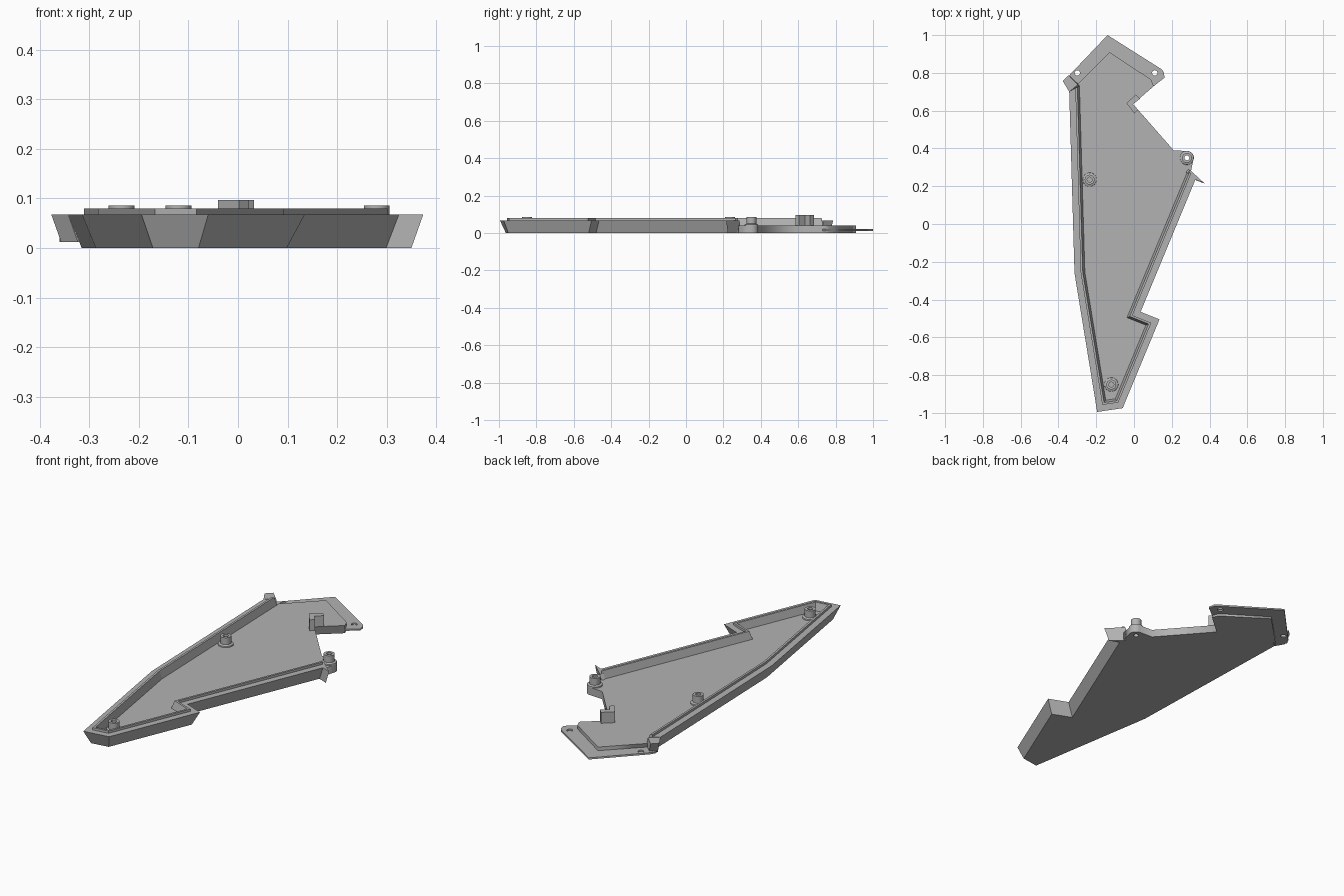
import bpy, bmesh, math
from mathutils import Vector

cube = bpy.data.objects.get("Cube")
if cube:
    bpy.data.objects.remove(cube)

grey = bpy.data.materials.new("plain grey")
grey.use_nodes = True
COLOUR = (0.45, 0.45, 0.45, 1)
grey.diffuse_color = COLOUR
grey.node_tree.nodes["Principled BSDF"].inputs["Base Color"].default_value = COLOUR

RIM, FLOOR, LIP = 0.068, 0.04, 0.08


def finish(bm, name):
    bmesh.ops.recalc_face_normals(bm, faces=bm.faces)
    mesh = bpy.data.meshes.new(name)
    bm.to_mesh(mesh)
    bm.free()
    mesh.materials.append(grey)
    obj = bpy.data.objects.new(name, mesh)
    bpy.context.collection.objects.link(obj)
    return obj


def loft(name, rings, closed):
    """Skin a list of equal rings; cap the ends when the loft is open."""
    bm = bmesh.new()
    vs = [[bm.verts.new(p) for p in ring] for ring in rings]
    n = len(vs[0])
    for i in range(len(vs) - (0 if closed else 1)):
        a, b = vs[i], vs[(i + 1) % len(vs)]
        for k in range(n):
            bm.faces.new((a[k], a[(k + 1) % n], b[(k + 1) % n], b[k]))
    if not closed:
        bm.faces.new(vs[0])
        bm.faces.new(vs[-1])
    return finish(bm, name)


def prism(name, outline, z0, z1, shift=(0, 0)):
    """Upright block whose foot may be shifted sideways."""
    foot = [(x + shift[0], y + shift[1], z0) for x, y in outline]
    return loft(name, [foot, [(x, y, z1) for x, y in outline]], False)


def circle(cx, cy, r, start=0, end=360, n=24):
    step = math.radians(end - start) / n
    a0 = math.radians(start)
    count = n if end - start == 360 else n + 1
    return [(cx + r * math.cos(a0 + i * step), cy + r * math.sin(a0 + i * step))
            for i in range(count)]


def plate(name, outline, holes, z0, z1):
    """Flat plate with through holes, filled from 2D splines."""
    curve = bpy.data.curves.new(name, "CURVE")
    curve.dimensions = "2D"
    curve.fill_mode = "BOTH"
    curve.extrude = (z1 - z0) / 2
    for pts in [outline] + holes:
        spline = curve.splines.new("POLY")
        spline.points.add(len(pts) - 1)
        for point, (x, y) in zip(spline.points, pts):
            point.co = (x, y, 0, 1)
        spline.use_cyclic_u = True
    temp = bpy.data.objects.new(name, curve)
    bpy.context.collection.objects.link(temp)
    bpy.context.view_layer.update()
    mesh = temp.to_mesh()
    bm = bmesh.new()
    bm.from_mesh(mesh)
    temp.to_mesh_clear()
    bpy.data.objects.remove(temp)
    bmesh.ops.remove_doubles(bm, verts=bm.verts, dist=0.0001)
    bmesh.ops.translate(bm, verts=bm.verts, vec=(0, 0, (z0 + z1) / 2))
    return finish(bm, name)


# Outer edge of the rim, from back right, round the front tip, to back left
path = [Vector(p) for p in [(-0.343, 0.70), (-0.315, -0.26), (-0.195, -0.995),
        (-0.06, -0.975), (0.135, -0.505), (0.035, -0.465), (0.325, 0.235)]]
END_SHEAR = (0.55, 0.6)


def inset(d):
    """Mitred inward offset of the rim path, with slanted ends."""
    dirs = [(b - a).normalized() for a, b in zip(path, path[1:])]
    norms = [Vector((-t.y, t.x)) for t in dirs]
    out = [path[0] + d * (norms[0] - dirs[0] * END_SHEAR[0])]
    for p, m, n in zip(path[1:-1], norms, norms[1:]):
        out.append(p + (m + n) * (d / (1 + m.dot(n))))
    out.append(path[-1] + d * (norms[-1] + dirs[-1] * END_SHEAR[1]))
    return out


# Sloping wall with a flat rim and a raised inner lip
section = [(0, RIM), (0.033, RIM), (0.033, LIP), (0.044, LIP),
           (0.055, FLOOR), (0.055, 0), (0.028, 0)]
columns = [[(p.x, p.y, z) for p in inset(d)] for d, z in section]
loft("rim_wall", list(zip(*columns)), False)

# Floor slab with notch and rounded screw lug
LUG = (0.28, 0.35)
slab = [tuple(p) for p in inset(0.055)]
slab += [(0.302, 0.28)] + circle(*LUG, 0.037, -30, 75, 8)
slab += [(0.21, 0.39), (-0.005, 0.635), (0.105, 0.73), (0.09, 0.765),
         (-0.13, 0.91), (-0.305, 0.735)]
plate("floor_slab", slab, [circle(*LUG, 0.013)], 0, FLOOR)

# Thin rear flange with two screw holes
flange = [(-0.36, 0.757), (-0.345, 0.785), (-0.14, 1.0), (0.145, 0.82),
          (0.157, 0.806), (0.162, 0.775), (0.105, 0.73), (-0.13, 0.70), (-0.31, 0.71)]
plate("rear_flange", flange,
      [circle(-0.30, 0.80, 0.014), circle(0.11, 0.80, 0.014)], 0.012, 0.021)

# Flared ends of the wall
prism("right_wall_tab", [(-0.377, 0.757), (-0.347, 0.787), (-0.297, 0.738),
      (-0.343, 0.70)], 0.012, RIM, (0.02, -0.015))
prism("left_wall_spike", [(0.325, 0.235), (0.374, 0.215), (0.296, 0.286),
      (0.285, 0.27)], 0, RIM, (-0.024, 0.008))

# Angled stop block round the notch corner
prism("stop_block", [(-0.04, 0.64), (0.01, 0.685), (0.032, 0.663),
      (-0.005, 0.635), (0.022, 0.604), (0.002, 0.585)], FLOOR, 0.097)

# Hollow screw posts with a collar at the foot
post = [(0.037, FLOOR), (0.036, 0.046), (0.026, 0.05), (0.026, 0.086),
        (0.013, 0.086), (0.013, FLOOR)]
for name, (x, y) in {"middle_post": (-0.235, 0.235), "lug_post": LUG,
                     "front_post": (-0.12, -0.85)}.items():
    rings = [[(px, py, z) for px, py in circle(x, y, r, n=32)] for r, z in post]
    obj = loft(name, list(zip(*rings)), True)
    bpy.ops.object.select_all(action="DESELECT")
    obj.select_set(True)
    bpy.context.view_layer.objects.active = obj
    bpy.ops.object.shade_smooth_by_angle(angle=math.radians(30))
